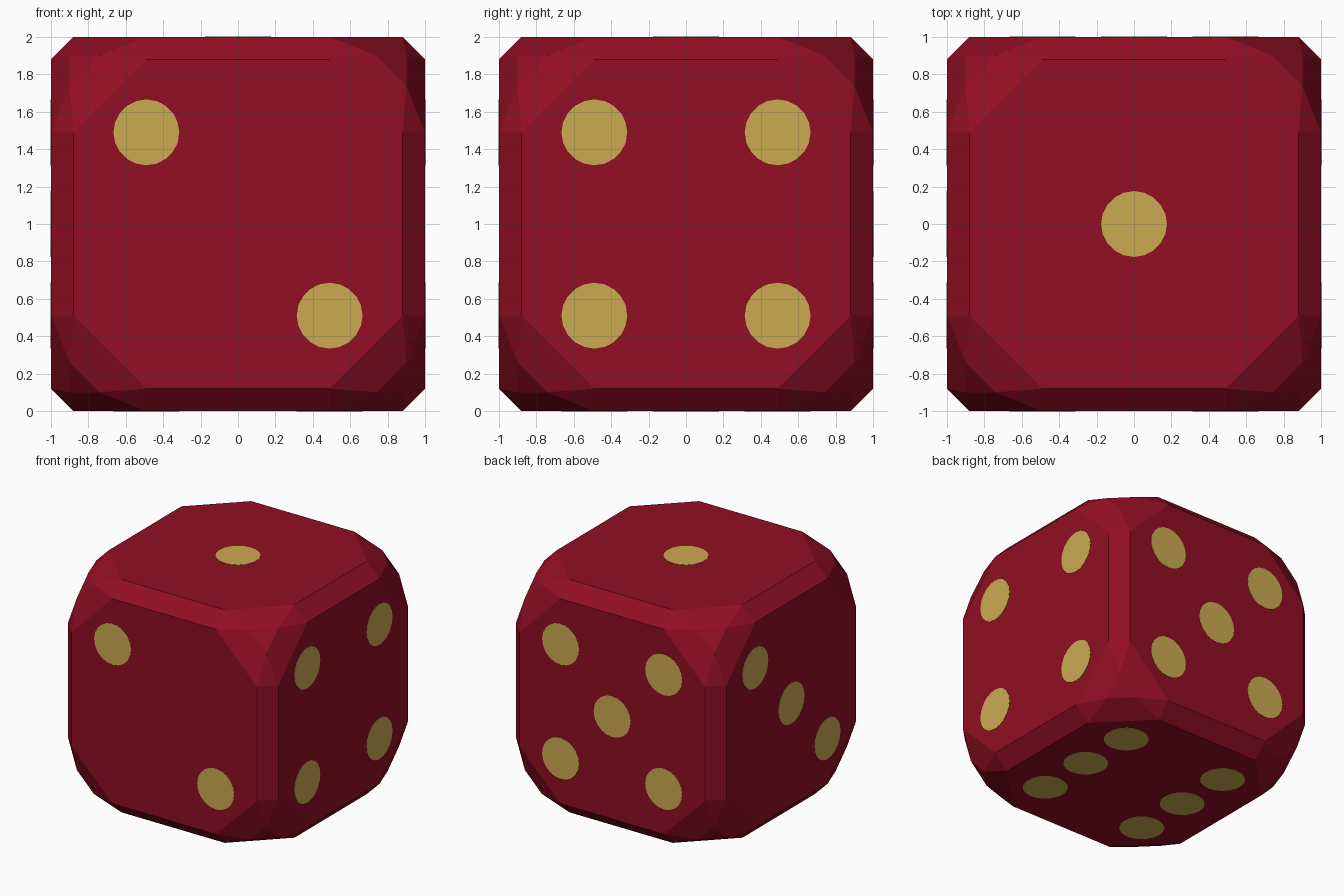
import bpy, bmesh, math
from itertools import permutations, product
from mathutils import Matrix, Vector

if "Cube" in bpy.data.objects:
    bpy.data.objects.remove(bpy.data.objects["Cube"])


def material(name, rgb):
    m = bpy.data.materials.new(name)
    m.diffuse_color = (*rgb, 1)
    m.use_nodes = True
    m.node_tree.nodes["Principled BSDF"].inputs["Base Color"].default_value = m.diffuse_color
    return m


red = material("deep red", (0.285, 0.0045, 0.017))
gold = material("gold", (0.60, 0.405, 0.083))


def finish(bm, name, mat):
    mesh = bpy.data.meshes.new(name)
    bm.to_mesh(mesh)
    bm.free()
    mesh.materials.append(mat)
    ob = bpy.data.objects.new(name, mesh)
    ob.location.z = 1
    bpy.context.collection.objects.link(ob)
    return ob


# Body: cube with chamfered edges and faceted corners, as the hull of two symmetric point sets
corners = {tuple(a * s for a, s in zip(p, sg))
           for base in ((1, 0.88, 0.49), (0.9, 0.9, 0.74))
           for p in permutations(base)
           for sg in product((-1, 1), repeat=3)}
bm = bmesh.new()
for co in sorted(corners):
    bm.verts.new(co)
bmesh.ops.convex_hull(bm, input=bm.verts[:])
bmesh.ops.dissolve_limit(bm, angle_limit=math.radians(1),
                         verts=bm.verts[:], edges=bm.edges[:])
bmesh.ops.recalc_face_normals(bm, faces=bm.faces[:])
finish(bm, "die_body", red)

# Pips: thin discs laid on each face, (right, up) directions seen from outside
D = 0.49
R, H = 0.176, 0.004
four = [(-D, D), (D, D), (-D, -D), (D, -D)]
diagonal = [(-D, D), (D, -D)]
sides = {
    "front": ((1, 0, 0), (0, 0, 1), diagonal),
    "right": ((0, 1, 0), (0, 0, 1), four),
    "top": ((1, 0, 0), (0, 1, 0), [(0, 0)]),
    "back": ((-1, 0, 0), (0, 0, 1), four + [(0, 0)]),
    "left": ((0, -1, 0), (0, 0, 1), diagonal + [(0, 0)]),
    "bottom": ((1, 0, 0), (0, -1, 0), four + [(-D, 0), (D, 0)]),
}
for side, (right, up, spots) in sides.items():
    right, up = Vector(right), Vector(up)
    out = right.cross(up)
    frame = Matrix((right, up, out)).transposed().to_4x4()
    bm = bmesh.new()
    for u, v in spots:
        bmesh.ops.create_cone(bm, cap_ends=True, segments=20, radius1=R, radius2=R, depth=H,
                              matrix=frame @ Matrix.Translation((u, v, 1)))
    finish(bm, side + "_pips", gold)
